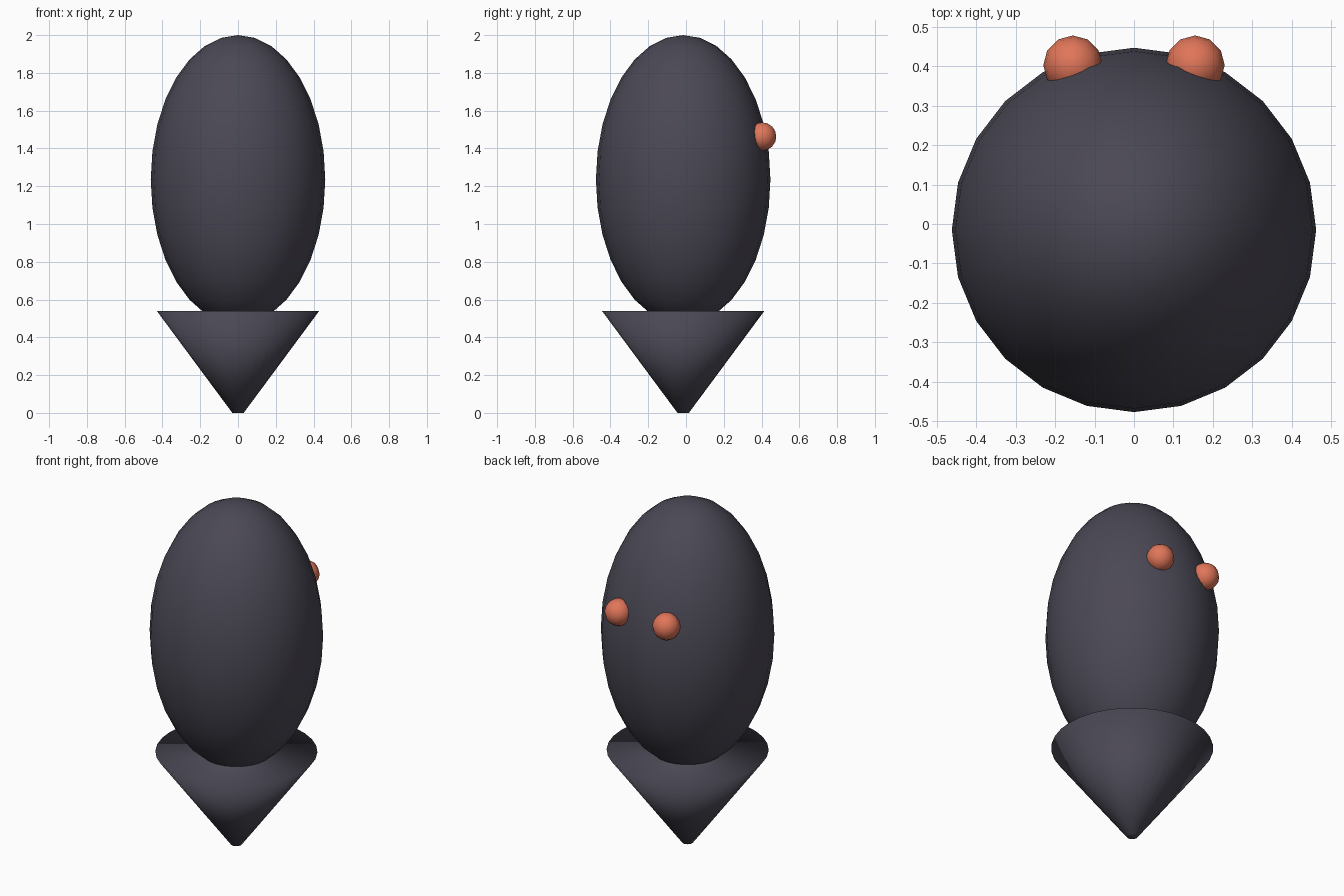
import bpy

if "Cube" in bpy.data.objects:
    bpy.data.objects.remove(bpy.data.objects["Cube"])


def material(name, rgb):
    m = bpy.data.materials.new(name)
    m.diffuse_color = (*rgb, 1.0)
    m.use_nodes = True
    m.node_tree.nodes["Principled BSDF"].inputs["Base Color"].default_value = m.diffuse_color
    return m


charcoal = material("charcoal", (0.07, 0.065, 0.09))
coral = material("coral", (0.75, 0.18, 0.1))


def finish(name, mat):
    ob = bpy.context.object
    ob.name = name
    ob.data.materials.append(mat)
    bpy.ops.object.shade_smooth()
    return ob


def ellipsoid(name, centre, radii, segments, rings, mat):
    bpy.ops.mesh.primitive_uv_sphere_add(segments=segments, ring_count=rings,
                                         radius=1, location=centre)
    bpy.context.object.scale = radii
    bpy.ops.object.transform_apply(location=False, rotation=False, scale=True)
    return finish(name, mat)


# Tall egg-shaped body
ellipsoid("body", (0, -0.015, 1.235), (0.462, 0.462, 0.765), 24, 16, charcoal)

# Capped, inverted cone base, smooth over its rim
bpy.ops.mesh.primitive_cone_add(vertices=32, radius1=0.03, radius2=0.43,
                                depth=0.54, location=(0, -0.015, 0.27))
finish("cone_base", charcoal)

# Pair of half-sunk eyes on the +y side
for side, label in ((-1, "left"), (1, "right")):
    ellipsoid(label + "_eye", (side * 0.155, 0.403, 1.463),
              (0.075, 0.075, 0.075), 12, 8, coral)
